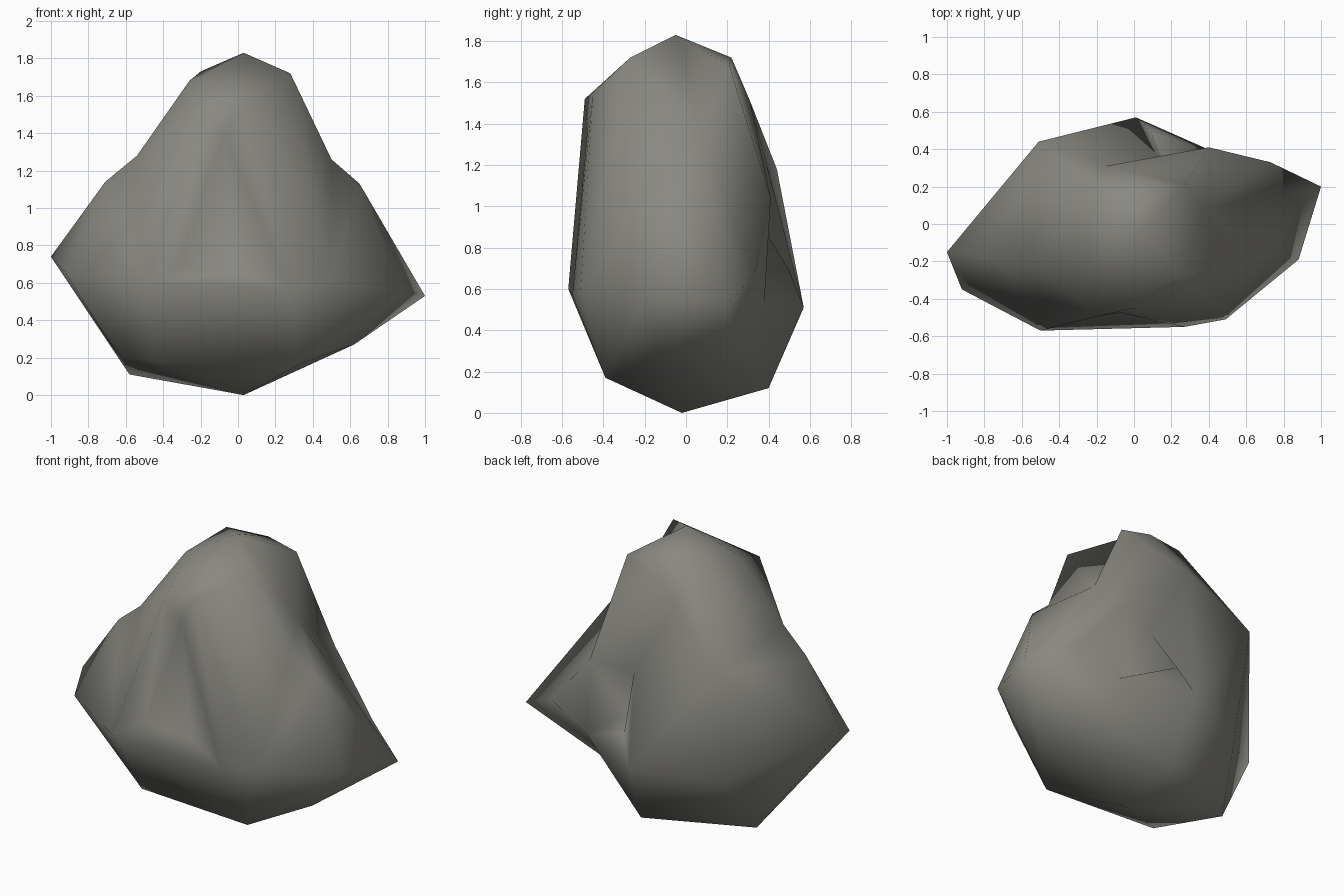
import bpy, bmesh
from mathutils import Vector

if "Cube" in bpy.data.objects:
    bpy.data.objects.remove(bpy.data.objects["Cube"])

CENTRE = Vector((0, 0, 0.8))
SPREAD = Vector((1, .56, .95))     # rough proportions of the boulder

# Corners of the boulder: crown, shoulders, waist, foot
corners = dict(
    peak=(.03, -.05, 1.83), top_r=(.28, -.27, 1.72), top_b=(.27, .21, 1.68),
    top_m=(.06, .22, 1.72), top_l=(-.20, .17, 1.73), top_f=(-.26, -.16, 1.68),
    brow=(-.18, -.49, 1.52), brow_r=(0, -.45, 1.55), nose=(-.07, -.475, 1.39),
    nape=(-.15, .31, 1.51),
    left=(-.71, -.20, 1.14), right=(.65, -.15, 1.13), eave=(.40, .41, 1.04),
    back_l=(-.51, .44, 1.18),
    tip_l=(-1, -.15, .74), tip_lf=(-.92, -.35, .65), front_l=(-.50, -.57, .60),
    front_r=(.27, -.55, .57), cheek=(.49, -.51, .60), tip_rf=(.88, -.19, .56),
    tip_r=(1, .20, .53), tip_rb=(.73, .33, .67), heel=(.01, .57, .51),
    hip=(-.48, .33, .45),
    base=(.03, -.02, 0), foot_bl=(-.58, .11, .11), foot_l=(-.62, -.04, .21),
    foot_fl=(-.44, -.35, .18), foot_fr=(.34, -.39, .17), foot_r=(.62, -.13, .27),
    foot_br=(.42, .22, .33), foot_b=(.04, .40, .12))
# Points pressed inwards
dents = dict(
    hollow_l=(-.33, -.47, .68), hollow_r=(-.02, -.45, .65),
    notch_lo=(.20, .30, .70), notch_hi=(.15, .31, 1.0),
    ledge=(.44, .38, .54), ledge_l=(.09, .50, .69),
    neck_l=(-.54, -.22, 1.28), neck_r=(.50, -.18, 1.26), groove=(.37, .08, 1.32))
# Ridge lines that must show
ridges = """brow-front_l brow-nose nose-front_r brow-brow_r brow_r-top_r top_r-neck_r
neck_r-right front_l-front_r nape-heel back_l-nape back_l-heel nape-top_b nape-eave
top_b-eave eave-ledge ledge-ledge_l ledge_l-heel top_l-neck_l left-back_l neck_l-back_l
tip_l-back_l top_r-cheek eave-groove neck_r-groove""".split()

# Wrap a skin around the points spread over a ball
bm = bmesh.new()
vert, ball = {}, {}
for name, p in {**corners, **dents}.items():
    d = Vector(p) - CENTRE
    v = bm.verts.new(Vector(a / b for a, b in zip(d, SPREAD)).normalized())
    vert[name], ball[v] = v, v.co.copy()
pressed = {vert[n] for n in dents}
bmesh.ops.convex_hull(bm, input=bm.verts[:], use_existing_faces=False)
bmesh.ops.recalc_face_normals(bm, faces=bm.faces[:])


def side(a, b, c):
    return ball[a].cross(ball[b]).dot(ball[c])


def diamond(e):
    """Ends and opposite corners of an edge, and whether it can be turned."""
    l1, l2 = e.link_loops
    a, b = l1.vert, l1.link_loop_next.vert
    c, d = l1.link_loop_prev.vert, l2.link_loop_prev.vert
    return a, b, c, d, side(c, d, a) * side(c, d, b) < -1e-9


def crosses(e, p, q):
    a, b = e.verts
    return (not {a, b} & {p, q} and side(p, q, a) * side(p, q, b) < 0
            and side(a, b, p) * side(a, b, q) < 0
            and (ball[a] + ball[b]).dot(ball[p] + ball[q]) > 0)


# Turn edges until every ridge line exists
fixed = set()
for r in ridges:
    p, q = (vert[n] for n in r.split("-"))
    for step in range(40):
        hits = [e for e in bm.edges if crosses(e, p, q)
                and diamond(e)[4] and frozenset(e.verts) not in fixed]
        if bm.edges.get((p, q)) or not hits:
            break
        bmesh.utils.edge_rotate(hits[step * 7 % len(hits)], True)
    fixed.add(frozenset((p, q)))

# Move the points home
for name, p in {**corners, **dents}.items():
    vert[name].co = p


def folds_inward(e):
    a, b, c, d, ok = diamond(e)
    if not ok or pressed & {a, b, c, d} or frozenset((a, b)) in fixed:
        return False
    n = (b.co - a.co).cross(c.co - a.co).normalized()
    return n.dot(d.co - a.co) > .002


# Turn stray valleys into ridges, away from the dents
for _ in range(60):
    edge = next((e for e in bm.edges if folds_inward(e)), None)
    if edge is None or bmesh.utils.edge_rotate(edge, True) is None:
        break
bmesh.ops.recalc_face_normals(bm, faces=bm.faces[:])
for f in bm.faces:
    f.smooth = True

mesh = bpy.data.meshes.new("boulder")
bm.to_mesh(mesh)
bm.free()
stone = bpy.data.materials.new("warm grey stone")
stone.diffuse_color = (.25, .245, .22, 1)
stone.use_nodes = True
stone.node_tree.nodes["Principled BSDF"].inputs["Base Color"].default_value = stone.diffuse_color
mesh.materials.append(stone)
bpy.context.collection.objects.link(bpy.data.objects.new("boulder", mesh))
